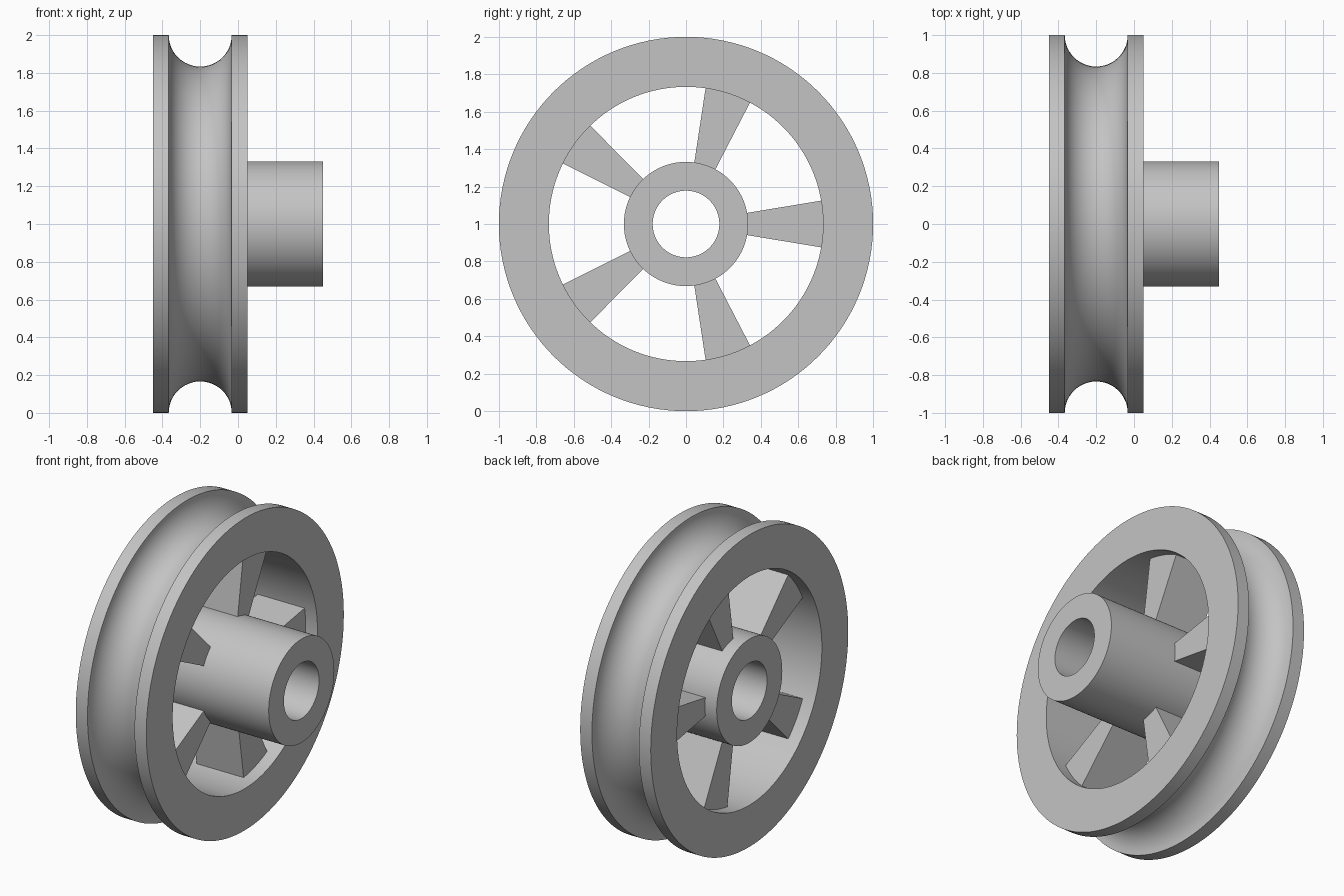
import bpy
import bmesh
import math
from mathutils import Matrix, Vector

cube = bpy.data.objects.get("Cube")
if cube:
    bpy.data.objects.remove(cube, do_unlink=True)

SEGMENTS = 128
AXLE = Vector((0, 0, 1))       # a point on the wheel axis, which runs along x
RIM_LEFT, RIM_RIGHT = -0.45, 0.05
HUB_END = 0.45
MID = (RIM_LEFT + RIM_RIGHT) / 2
GROOVE = 1 / 6                 # groove radius, also half the spoke depth

metal = bpy.data.materials.new("plain grey")
metal.use_nodes = True
grey = (0.55, 0.55, 0.55, 1)
metal.diffuse_color = grey
metal.node_tree.nodes["Principled BSDF"].inputs["Base Color"].default_value = grey


def add_object(name, bm):
    bmesh.ops.recalc_face_normals(bm, faces=bm.faces)
    mesh = bpy.data.meshes.new(name)
    bm.to_mesh(mesh)
    bm.free()
    mesh.materials.append(metal)
    obj = bpy.data.objects.new(name, mesh)
    obj.location = AXLE
    bpy.context.collection.objects.link(obj)
    return obj


def lathe(name, profile):
    """Turn a closed (x, radius) profile about the x axis."""
    bm = bmesh.new()
    verts = [bm.verts.new((x, 0, r)) for x, r in profile]
    edges = [bm.edges.new((a, b)) for a, b in zip(verts, verts[1:] + verts[:1])]
    bmesh.ops.spin(bm, geom=verts + edges, cent=(0, 0, 0), axis=(1, 0, 0),
                   angle=math.tau, steps=SEGMENTS, use_merge=True)
    bmesh.ops.remove_doubles(bm, verts=bm.verts, dist=1e-5)
    obj = add_object(name, bm)
    bpy.ops.object.select_all(action='DESELECT')
    obj.select_set(True)
    bpy.context.view_layer.objects.active = obj
    bpy.ops.object.shade_smooth_by_angle(angle=math.radians(30))
    return obj


# Rim with a half-round rope groove
steps = 24
groove = [(MID - GROOVE * math.cos(math.pi * i / steps),
           1 - GROOVE * math.sin(math.pi * i / steps)) for i in range(steps + 1)]
lathe("grooved_rim", [(RIM_LEFT, 0.733), (RIM_LEFT, 1)] + groove
      + [(RIM_RIGHT, 1), (RIM_RIGHT, 0.733)])

# Long hub with its bore
lathe("hub", [(RIM_LEFT, 0.178), (RIM_LEFT, 0.332),
              (HUB_END, 0.332), (HUB_END, 0.178)])

# Five spokes that widen outward, with ends sunk into hub and rim
bm = bmesh.new()
for i in range(5):
    outline = [(0.3, -0.055), (0.76, -0.131), (0.76, 0.131), (0.3, 0.055)]
    face = bm.faces.new([bm.verts.new((MID - GROOVE, y, z)) for y, z in outline])
    extruded = bmesh.ops.extrude_face_region(bm, geom=[face], use_keep_orig=True)["geom"]
    top = [g for g in extruded if isinstance(g, bmesh.types.BMVert)]
    bmesh.ops.translate(bm, verts=top, vec=(2 * GROOVE, 0, 0))
    bmesh.ops.rotate(bm, verts=list(face.verts) + top, cent=(0, 0, 0),
                     matrix=Matrix.Rotation(math.tau * i / 5, 3, 'X'))
add_object("spokes", bm)
